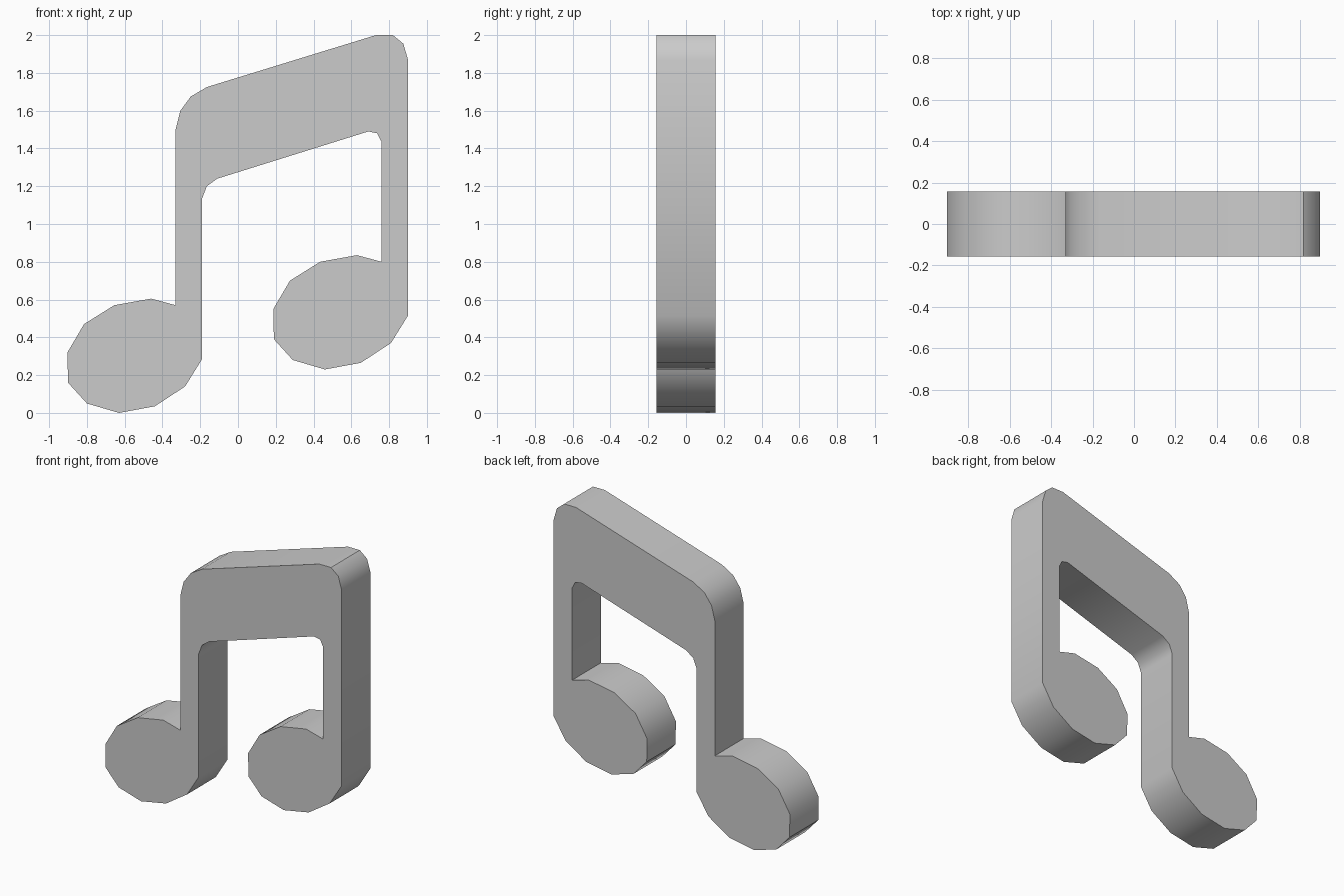
import bpy
import bmesh
import math
from mathutils import Vector

cube = bpy.data.objects.get("Cube")
if cube:
    bpy.data.objects.remove(cube, do_unlink=True)

HALF_DEPTH = 0.157
NOTE_STEP = Vector((1.09, 0.23))   # offset between the two note heads


def make_material(name, colour):
    mat = bpy.data.materials.new(name)
    mat.use_nodes = True
    mat.diffuse_color = colour
    mat.node_tree.nodes["Principled BSDF"].inputs["Base Color"].default_value = colour
    return mat


def make_prism(name, outline, half_depth, mat):
    """Closed slab from a counterclockwise (x, z) outline."""
    bm = bmesh.new()
    front = [bm.verts.new((p.x, -half_depth, p.y)) for p in outline]
    back = [bm.verts.new((p.x, half_depth, p.y)) for p in outline]
    bm.faces.new(front)
    bm.faces.new(reversed(back))
    count = len(outline)
    for i in range(count):
        j = (i + 1) % count
        bm.faces.new((front[j], front[i], back[i], back[j]))
    bmesh.ops.recalc_face_normals(bm, faces=bm.faces[:])
    mesh = bpy.data.meshes.new(name)
    bm.to_mesh(mesh)
    bm.free()
    mesh.materials.append(mat)
    obj = bpy.data.objects.new(name, mesh)
    bpy.context.collection.objects.link(obj)
    return obj


def points(*pairs):
    return [Vector(pair) for pair in pairs]


# Note head, from the inner notch round to the foot of the stem
left_head = points((-.33, .57), (-.46, .605), (-.655, .57), (-.815, .47),
                   (-.903, .32), (-.9, .16), (-.8, .05), (-.63, 0),
                   (-.44, .035), (-.28, .14), (-.19, .285))
right_head = [p + NOTE_STEP for p in left_head]

# Underside of the beam with its rounded inner corners
beam_underside = points((-.19, 1.135), (-.165, 1.2), (-.11, 1.24),
                        (.69, 1.49), (.737, 1.48), (.76, 1.435))

# Top of the beam with its rounded outer corners
beam_top = points((.9, 1.87), (.875, 1.955), (.82, 2), (.73, 2),
                  (-.165, 1.725), (-.25, 1.675), (-.305, 1.6), (-.33, 1.5))

grey = make_material("plain grey", (0.6, 0.6, 0.6, 1))
outline = left_head + beam_underside + right_head + beam_top
note = make_prism("beamed_music_note", outline, HALF_DEPTH, grey)

# Smooth rounded rims, crisp front and back edges
bpy.ops.object.select_all(action='DESELECT')
note.select_set(True)
bpy.context.view_layer.objects.active = note
bpy.ops.object.shade_smooth_by_angle(angle=math.radians(35))
